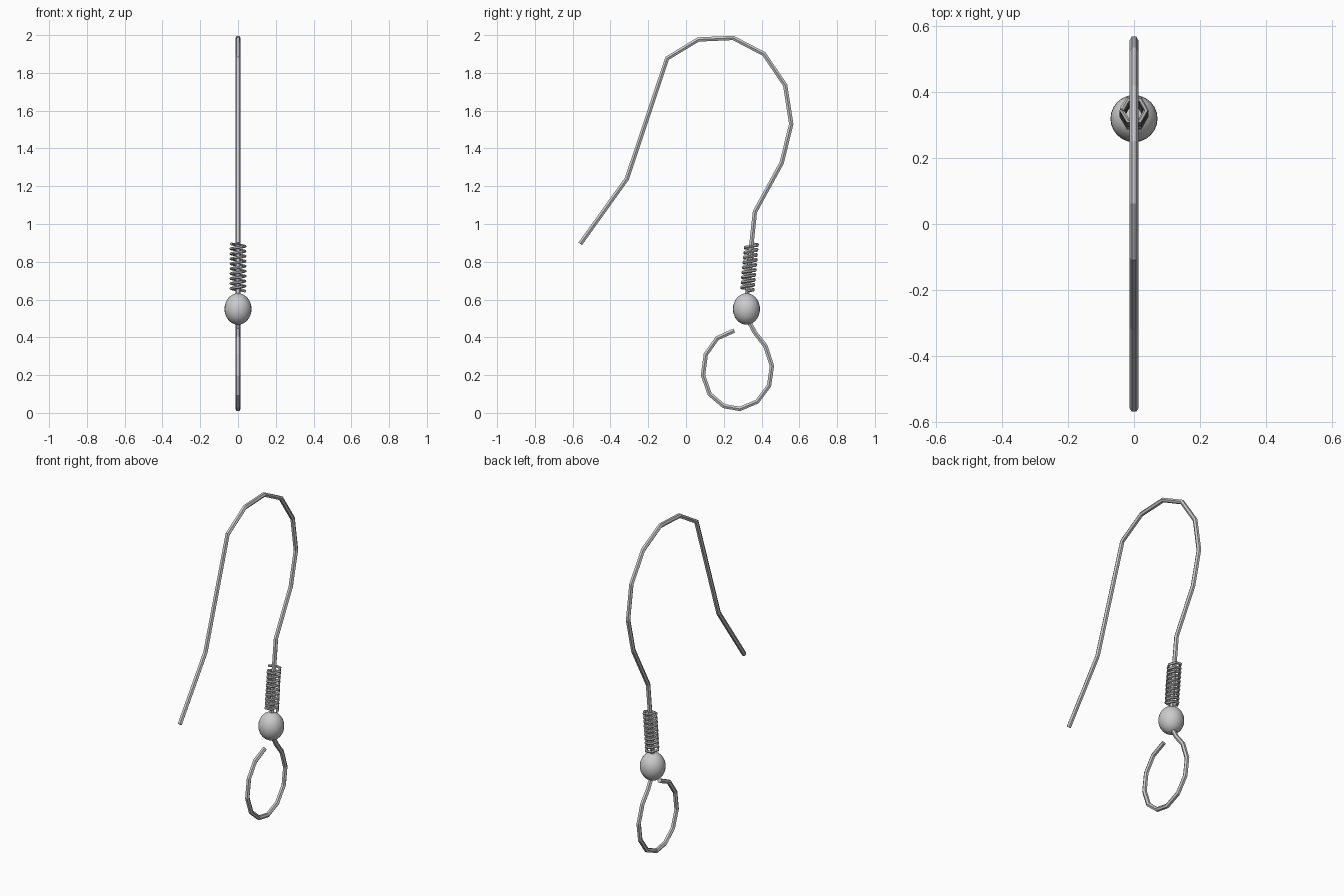
import bpy
from math import sin, cos, pi

if "Cube" in bpy.data.objects:
    bpy.data.objects.remove(bpy.data.objects["Cube"])


def wire(name, points, radius):
    """Hexagonal flat-faced wire swept along a polyline, converted to a mesh."""
    cu = bpy.data.curves.new(name, 'CURVE')
    cu.dimensions = '3D'
    cu.bevel_depth = radius
    cu.bevel_resolution = 1
    cu.use_fill_caps = True
    sp = cu.splines.new('POLY')
    sp.points.add(len(points) - 1)
    for p, co in zip(sp.points, points):
        p.co = (*co, 1)
    sp.use_smooth = False
    ob = bpy.data.objects.new(name, cu)
    bpy.context.collection.objects.link(ob)
    bpy.ops.object.select_all(action='DESELECT')
    ob.select_set(True)
    bpy.context.view_layer.objects.active = ob
    bpy.ops.object.convert(target='MESH')
    return bpy.context.object


# Ear hook, running down through the coil and bead into the open loop (y, z)
path = [(-0.56, 0.895), (-0.313, 1.24), (-0.10, 1.877), (0.065, 1.977),
        (0.25, 1.985), (0.413, 1.9), (0.525, 1.735), (0.557, 1.53),
        (0.507, 1.325), (0.365, 1.065), (0.345, 0.88), (0.325, 0.64),
        (0.322, 0.55), (0.335, 0.48), (0.365, 0.425), (0.42, 0.355),
        (0.455, 0.25), (0.44, 0.145), (0.377, 0.06), (0.285, 0.021),
        (0.20, 0.036), (0.125, 0.1), (0.09, 0.2), (0.105, 0.31),
        (0.165, 0.395), (0.255, 0.436)]
wire("hook_wire", [(0, y, z) for y, z in path], 0.0135)

# Coil wrapped round the shank, six straight steps per turn
turns, steps = 9.5, 6
n = int(turns * steps)
coil = []
for i in range(n + 1):
    t, a = i / n, 2 * pi * i / steps
    coil.append((0.037 * cos(a), 0.324 + 0.023 * t + 0.037 * sin(a),
                 0.645 + 0.25 * t))
wire("coil", coil, 0.008)

# Bead
bpy.ops.mesh.primitive_uv_sphere_add(segments=24, ring_count=16, radius=1,
                                     location=(0, 0.32, 0.55))
bead = bpy.context.object
bead.name = "bead"
bead.scale = (0.0715, 0.0715, 0.083)
bpy.ops.object.shade_smooth()
